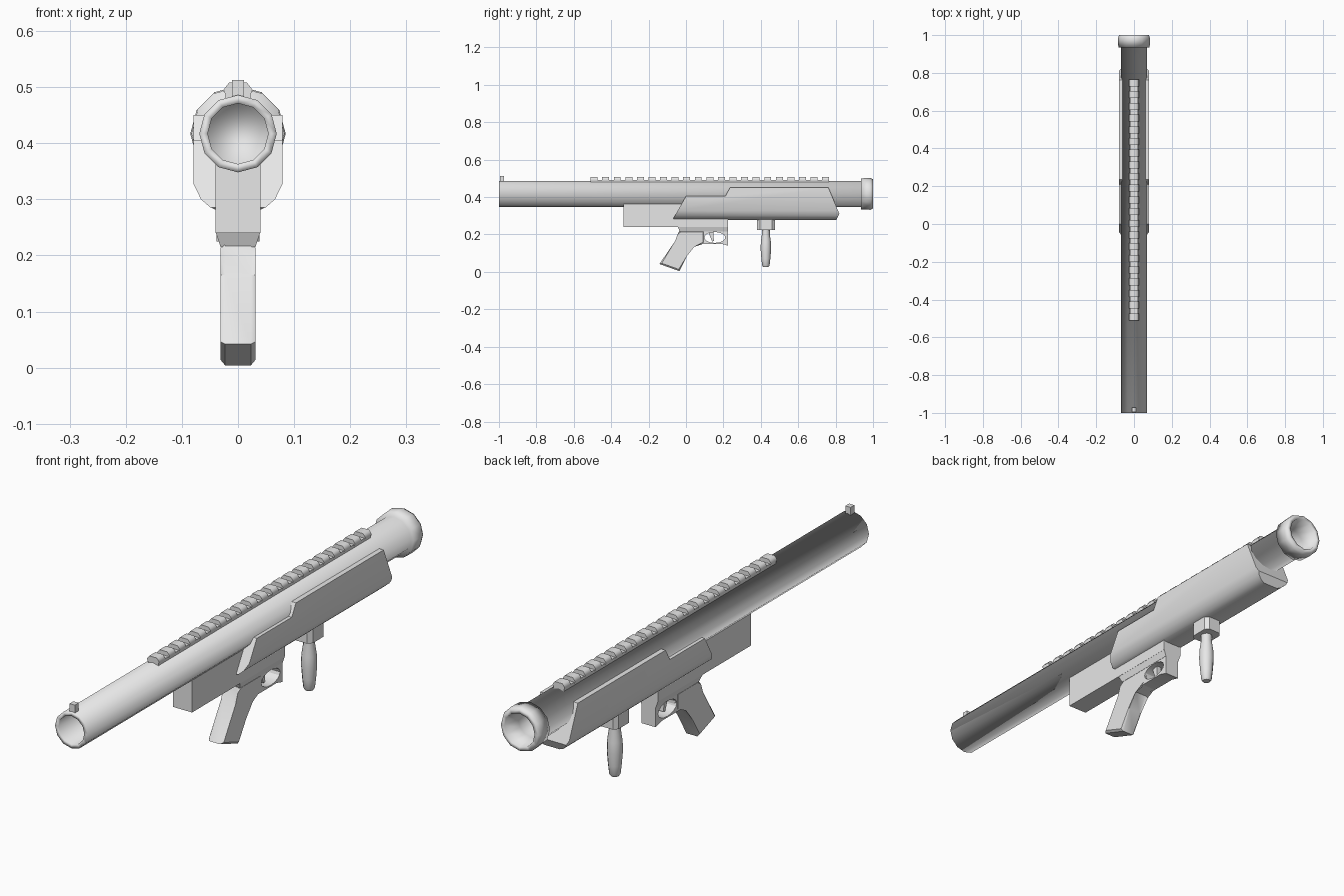
import bpy, bmesh, math
from mathutils import Matrix, Vector

cube = bpy.data.objects.get("Cube")
if cube:
    bpy.data.objects.remove(cube)

GREY = (0.8, 0.8, 0.8, 1)
mat = bpy.data.materials.new("light grey")
mat.use_nodes = True
mat.diffuse_color = GREY
bsdf = next(n for n in mat.node_tree.nodes if n.type == 'BSDF_PRINCIPLED')
bsdf.inputs["Base Color"].default_value = GREY
AXIS_Z = 0.417


def finish(name, bm, angle=None):
    """Turn a bmesh into an object; angle None means fully smooth."""
    bmesh.ops.recalc_face_normals(bm, faces=bm.faces)
    me = bpy.data.meshes.new(name)
    bm.to_mesh(me)
    bm.free()
    me.materials.append(mat)
    ob = bpy.data.objects.new(name, me)
    bpy.context.collection.objects.link(ob)
    shade(ob, angle)
    return ob


def shade(ob, angle):
    bpy.ops.object.select_all(action='DESELECT')
    ob.select_set(True)
    bpy.context.view_layer.objects.active = ob
    if angle is None:
        bpy.ops.object.shade_smooth()
    else:
        bpy.ops.object.shade_smooth_by_angle(angle=math.radians(angle))


def lathe(name, profile, sides, matrix, angle=None):
    """Revolve (radius, height) points about local z and cap both ends."""
    bm = bmesh.new()
    rings = []
    for r, h in profile:
        rings.append([bm.verts.new((r * math.cos(a), r * math.sin(a), h))
                      for a in (2 * math.pi * i / sides for i in range(sides))])
    for a, b in zip(rings, rings[1:]):
        for i in range(sides):
            j = (i + 1) % sides
            bm.faces.new((a[i], a[j], b[j], b[i]))
    bm.faces.new(rings[0])
    bm.faces.new(rings[-1])
    bm.transform(matrix)
    return finish(name, bm, angle)


def prism(name, points, lo, hi, axis, angle=30, bevel=0):
    """Extrude a profile along x (points are y, z) or y (points are x, z)."""
    bm = bmesh.new()
    place = (lambda p, d: (d, p[0], p[1])) if axis == 'x' else (lambda p, d: (p[0], d, p[1]))
    a = [bm.verts.new(place(p, lo)) for p in points]
    b = [bm.verts.new(place(p, hi)) for p in points]
    bm.faces.new(a)
    bm.faces.new(b)
    for i in range(len(a)):
        j = (i + 1) % len(a)
        bm.faces.new((a[i], a[j], b[j], b[i]))
    if bevel:
        rim = [e for e in bm.edges if (e.verts[0] in a) == (e.verts[1] in a)]
        bmesh.ops.bevel(bm, geom=rim, offset=bevel, segments=1, affect='EDGES')
    return finish(name, bm, angle)


def box(name, x, y0, y1, z0, z1):
    return prism(name, [(y0, z0), (y1, z0), (y1, z1), (y0, z1)], -x, x, 'x')


def cut(ob, tool, operation, angle=30):
    mod = ob.modifiers.new("cut", 'BOOLEAN')
    mod.object = tool
    mod.operation = operation
    mod.solver = 'EXACT'
    bpy.context.view_layer.objects.active = ob
    bpy.ops.object.modifier_apply(modifier=mod.name)
    bpy.data.objects.remove(tool)
    shade(ob, angle)


# Barrel with its rear collar, one smooth turned piece
along_y = Matrix.Translation((0, 0, AXIS_Z)) @ Matrix.Rotation(-math.pi / 2, 4, 'X')
lathe("barrel", [(0.054, -0.7), (0.054, -1), (0.069, -1), (0.069, 0.94),
                 (0.083, 0.935), (0.085, 0.985), (0.078, 1), (0.064, 1),
                 (0.054, 0.93), (0.054, 0.8)], 12, along_y)

# Front sight
box("front_sight", 0.011, -0.995, -0.972, 0.48, 0.513)

# Top rail: low base and evenly spaced rounded teeth
box("rail_base", 0.022, -0.51, 0.765, 0.475, 0.492)
COUNT, START, END = 21, -0.51, 0.765
pitch = (END - START) / (COUNT - 0.4)
tooth = [(-0.02, 0.482), (0.02, 0.482), (0.026, 0.495), (0.016, 0.508), (-0.016, 0.508), (-0.026, 0.495)]
for i in range(COUNT):
    y = START + i * pitch
    prism(f"rail_tooth_{i + 1}", tooth, y, y + 0.6 * pitch, 'y', 65)

# Handguard: rounded U section trimmed to the sloping side outline
half = [(0.032, 0.278), (0.05, 0.286), (0.066, 0.3), (0.079, 0.327), (0.079, 0.452)]
section = half + [(-x, z) for x, z in reversed(half)]
guard = prism("handguard", section, -0.2, 0.9, 'y')
side = [(-0.068, 0.285), (-0.05, 0.27), (0.8, 0.27), (0.82, 0.31), (0.762, 0.45),
        (0.235, 0.45), (0.21, 0.405), (0.0, 0.405)]
cut(guard, prism("handguard_trim", side, -0.2, 0.2, 'x'), 'INTERSECT', 35)

# Receiver and the tapered collar under it
box("receiver", 0.04, -0.333, 0.225, 0.24, 0.362)
bm = bmesh.new()
bmesh.ops.create_cube(bm, size=1)
for v in bm.verts:
    top = v.co.z > 0
    v.co = Vector((math.copysign(0.04 if top else 0.031, v.co.x),
                   (-0.045 if top else -0.033) if v.co.y < 0 else 0.225,
                   0.242 if top else 0.215))
finish("trigger_housing", bm, 30)

# Pistol grip
grip = [(-0.033, 0.222), (-0.038, 0.198), (-0.058, 0.165), (-0.142, 0.042), (-0.035, 0.004),
        (0.005, 0.085), (0.04, 0.142), (0.1, 0.152), (0.1, 0.222)]
prism("pistol_grip", grip, -0.031, 0.031, 'x', 40, 0.008)

# Trigger guard with an oval opening, and the trigger inside it
ring = [(0.08, 0.15), (0.19, 0.15), (0.225, 0.14), (0.225, 0.22), (0.08, 0.22)]
trigger_guard = prism("trigger_guard", ring, -0.03, 0.03, 'x')
hole = [(0.154 + 0.056 * math.cos(a), 0.184 + 0.029 * math.sin(a))
        for a in (math.tau * i / 16 for i in range(16))]
cut(trigger_guard, prism("opening", hole, -0.1, 0.1, 'x'), 'DIFFERENCE')
prism("trigger", [(0.12, 0.22), (0.15, 0.22), (0.146, 0.195), (0.15, 0.165),
                  (0.14, 0.163), (0.128, 0.19)], -0.01, 0.01, 'x')

# Foregrip: chamfered mount and turned handle
m = [(-0.025, 0.38), (0.025, 0.38), (0.038, 0.395), (0.038, 0.46), (0.025, 0.475),
     (-0.025, 0.475), (-0.038, 0.46), (-0.038, 0.395)]
bm = bmesh.new()
face = bm.faces.new([bm.verts.new((x, y, 0.225)) for x, y in m])
up = bmesh.ops.extrude_face_region(bm, geom=[face])
bmesh.ops.translate(bm, vec=(0, 0, 0.06), verts=[v for v in up["geom"] if isinstance(v, bmesh.types.BMVert)])
finish("foregrip_mount", bm, 30)
lathe("foregrip_handle", [(0.021, 0.23), (0.021, 0.2), (0.027, 0.16), (0.028, 0.12),
                          (0.024, 0.07), (0.02, 0.035), (0.015, 0.027)],
      12, Matrix.Translation((0, 0.427, 0)), 50)
